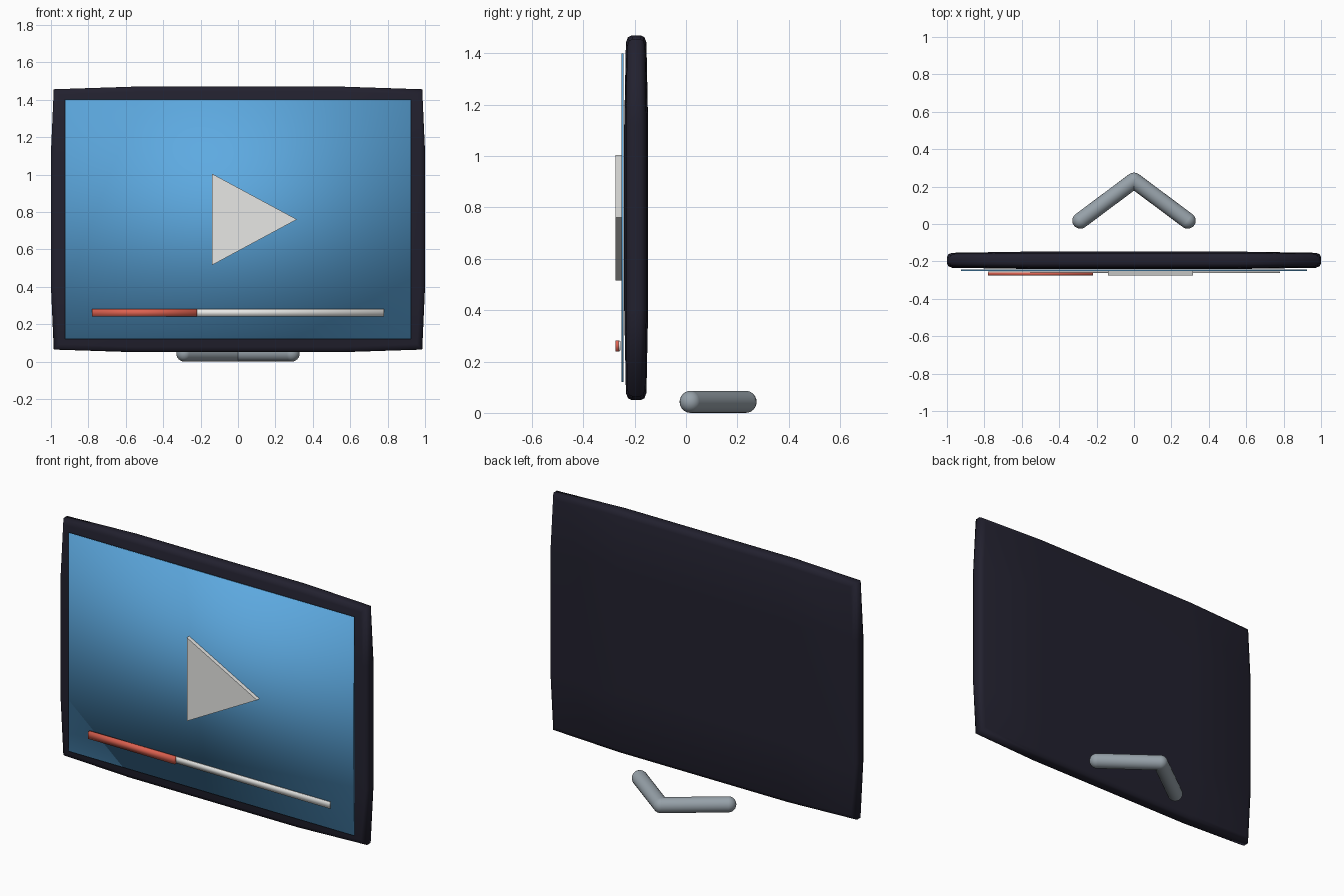
import bpy, bmesh
from mathutils import Vector

cube = bpy.data.objects.get("Cube")
if cube:
    bpy.data.objects.remove(cube, do_unlink=True)


def material(name, rgb):
    m = bpy.data.materials.new(name)
    m.use_nodes = True
    m.diffuse_color = (*rgb, 1)
    bsdf = next(n for n in m.node_tree.nodes if n.type == 'BSDF_PRINCIPLED')
    bsdf.inputs["Base Color"].default_value = (*rgb, 1)
    return m


dark = material("dark casing", (0.016, 0.015, 0.028))
blue = material("screen blue", (0.11, 0.40, 0.75))
white = material("soft white", (0.80, 0.80, 0.78))
red = material("progress red", (0.72, 0.12, 0.08))
grey = material("stand grey", (0.31, 0.36, 0.40))


def finish(name, bm, mat, smooth=True):
    bmesh.ops.recalc_face_normals(bm, faces=bm.faces)
    mesh = bpy.data.meshes.new(name)
    bm.to_mesh(mesh)
    bm.free()
    mesh.materials.append(mat)
    for p in mesh.polygons:
        p.use_smooth = smooth
    ob = bpy.data.objects.new(name, mesh)
    bpy.context.collection.objects.link(ob)
    return ob


def box(name, x, y, z, mat):
    """Softly shaded box from its (min, max) ranges."""
    bm = bmesh.new()
    bmesh.ops.create_cube(bm, size=1)
    for v in bm.verts:
        v.co = [r[0] + (c + 0.5) * (r[1] - r[0]) for c, r in zip(v.co, (x, y, z))]
    return finish(name, bm, mat)


# Casing: bulged slab made of a rounded rim and two 3 x 3 panels
def casing():
    bm = bmesh.new()
    xs, zs = (-1, -0.55, 0.55, 1), (-0.71, -0.36, 0.36, 0.71)
    border = ([(i, 0) for i in range(3)] + [(3, j) for j in range(3)]
              + [(i, 3) for i in (3, 2, 1)] + [(0, j) for j in (3, 2, 1)])
    mid_y, mid_z = -0.194, 0.76

    def point(i, j, t, inset):
        x, z = xs[i], zs[j]
        edge_x, edge_z = i in (0, 3), j in (0, 3)
        depth = 0.0465
        if edge_x or edge_z:
            depth = 0.040
        if edge_x and edge_z:
            x, z, depth = x * 0.985, z * 0.98, 0.035
        if edge_x:
            x -= inset * (1 if x > 0 else -1)
        if edge_z:
            z -= inset * (1 if z > 0 else -1)
        return bm.verts.new((x, mid_y + t * depth, mid_z + z))

    rings = []
    for t, inset in ((-1, 0.028), (-0.8, 0.007), (-0.45, 0),
                     (0.45, 0), (0.8, 0.007), (1, 0.028)):
        rings.append({ij: point(*ij, t, inset) for ij in border})
    for a, b in zip(rings, rings[1:]):
        for p, q in zip(border, border[1:] + border[:1]):
            bm.faces.new((a[p], a[q], b[q], b[p]))
    for ring, t in ((rings[0], -1), (rings[-1], 1)):
        for i in (1, 2):
            for j in (1, 2):
                ring[i, j] = point(i, j, t, 0)
        for i in range(3):
            for j in range(3):
                bm.faces.new([ring[k] for k in ((i, j), (i + 1, j),
                                                (i + 1, j + 1), (i, j + 1))])
    finish("casing", bm, dark)


casing()

# Screen and progress bar
box("screen", (-0.925, 0.925), (-0.252, -0.243), (0.12, 1.40), blue)
box("progress_track", (-0.78, 0.78), (-0.262, -0.255), (0.242, 0.28), white)
box("progress_fill", (-0.78, -0.22), (-0.275, -0.258), (0.24, 0.282), red)

# Play triangle
bm = bmesh.new()
face = bm.faces.new([bm.verts.new((x, -0.275, z))
                     for x, z in ((-0.14, 0.515), (0.315, 0.76), (-0.14, 1.005))])
extruded = bmesh.ops.extrude_face_region(bm, geom=[face])["geom"]
bmesh.ops.translate(bm, vec=(0, 0.023, 0),
                    verts=[g for g in extruded if isinstance(g, bmesh.types.BMVert)])
finish("play_triangle", bm, white, smooth=False)


# Stand: two round bars meeting in a V, with ball ends
def bar(bm, a, b, r):
    d = b - a
    made = bmesh.ops.create_cone(bm, segments=20, radius1=r, radius2=r,
                                 depth=d.length, cap_ends=False)["verts"]
    rot = d.to_track_quat('Z', 'Y').to_matrix()
    bmesh.ops.rotate(bm, verts=made, matrix=rot)
    bmesh.ops.translate(bm, verts=made, vec=(a + b) / 2)


radius = 0.043
apex = Vector((0, 0.232, radius))
feet = [Vector((s * 0.287, 0.018, radius)) for s in (-1, 1)]
bm = bmesh.new()
for foot in feet:
    bar(bm, foot, apex, radius)
for p in feet + [apex]:
    ball = bmesh.ops.create_uvsphere(bm, u_segments=20, v_segments=12, radius=radius)["verts"]
    bmesh.ops.translate(bm, verts=ball, vec=p)
finish("stand", bm, grey)
